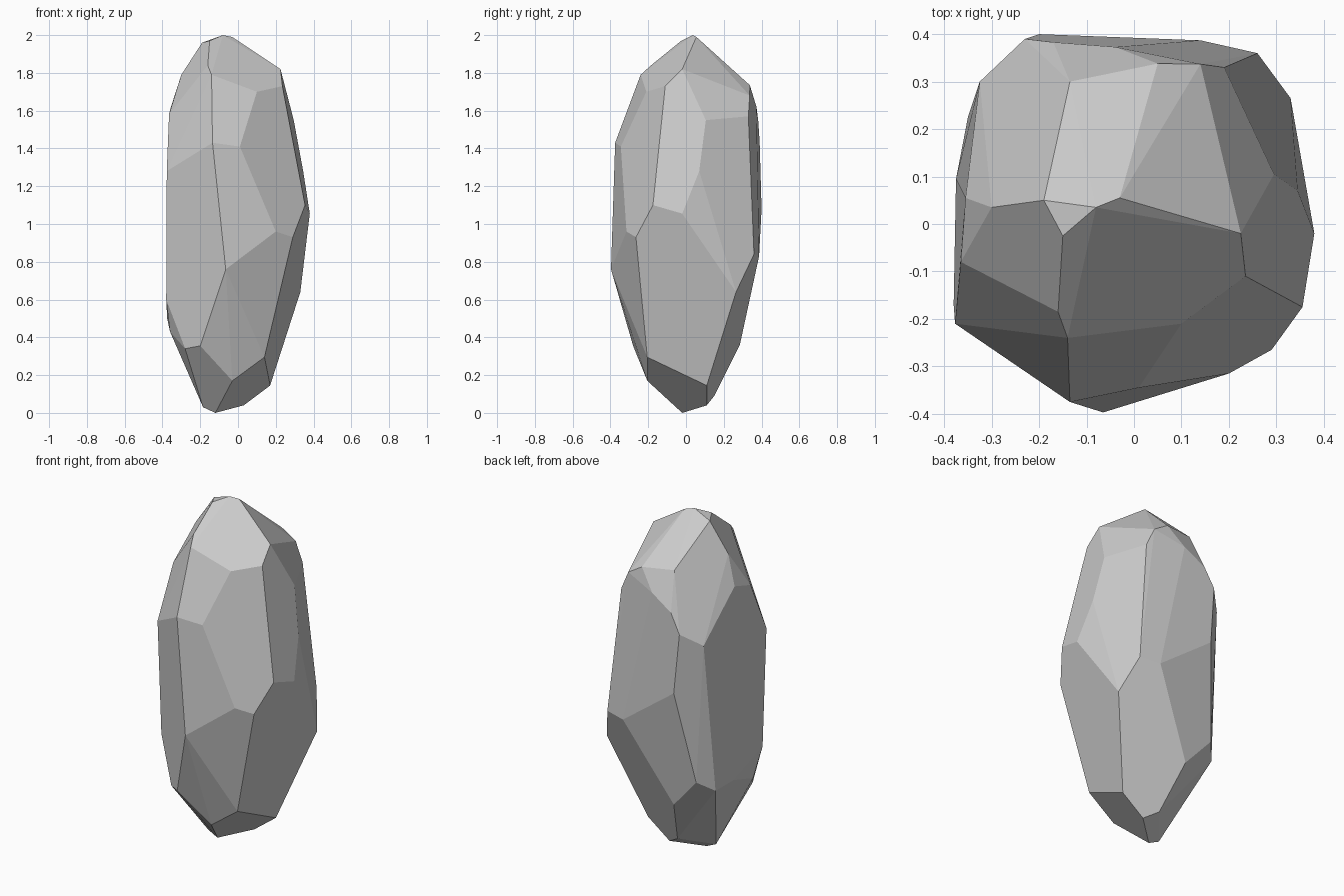
import bpy, bmesh
from math import radians

# corner points of the faceted stone, grouped by region
crown = [(-.08, .035, 2), (-.03, .055, 1.99), (-.15, -.025, 1.97), (-.19, .05, 1.96),
         (-.16, -.185, 1.84), (-.14, -.24, 1.79), (.10, -.21, 1.70), (.235, -.11, 1.73),
         (.225, -.02, 1.82), (.14, .337, 1.68), (.05, .338, 1.735), (-.135, .30, 1.75),
         (-.30, .035, 1.79)]
front = [(-.135, -.375, 1.43), (.01, -.345, 1.41), (-.065, -.397, .76),
         (.20, -.315, .96), (.29, -.265, .93), (-.20, -.28, .355), (-.28, -.22, .34)]
right = [(.355, -.175, 1.10), (.38, -.02, 1.055), (.345, .07, 1.28), (.295, .105, 1.55),
         (.19, .33, 1.57), (.26, .36, .84), (.33, .265, .64)]
back = [(-.04, .373, 1.62), (-.17, .383, 1.54), (-.23, .39, 1.43), (-.20, .40, 1.08),
        (.14, .387, .83), (-.28, .305, .54), (-.12, .285, .36)]
left = [(-.325, .30, 1.355), (-.355, .055, 1.62), (-.365, -.08, 1.58), (-.377, -.21, 1.28),
        (-.38, -.17, .60), (-.36, -.11, .43), (-.375, .095, .50), (-.35, .225, .48)]
base = [(-.05, .15, .09), (.03, .11, .04), (.17, .11, .145), (.14, -.205, .295),
        (-.03, -.205, .17), (-.12, -.02, 0), (-.185, -.015, .03)]

# wrap the points in a convex shell and merge nearly flat triangles into facets
bm = bmesh.new()
for co in crown + front + right + back + left + base:
    bm.verts.new(co)
hull = bmesh.ops.convex_hull(bm, input=bm.verts[:])
loose = [v for v in bm.verts if not v.link_faces]
bmesh.ops.delete(bm, geom=loose, context='VERTS')
bmesh.ops.dissolve_limit(bm, angle_limit=radians(5), verts=bm.verts[:], edges=bm.edges[:])
bmesh.ops.recalc_face_normals(bm, faces=bm.faces[:])

# standing rock, flat shaded
mesh = bpy.data.meshes.new("rock")
bm.to_mesh(mesh)
bm.free()
rock = bpy.data.objects.new("rock", mesh)
bpy.context.collection.objects.link(rock)
